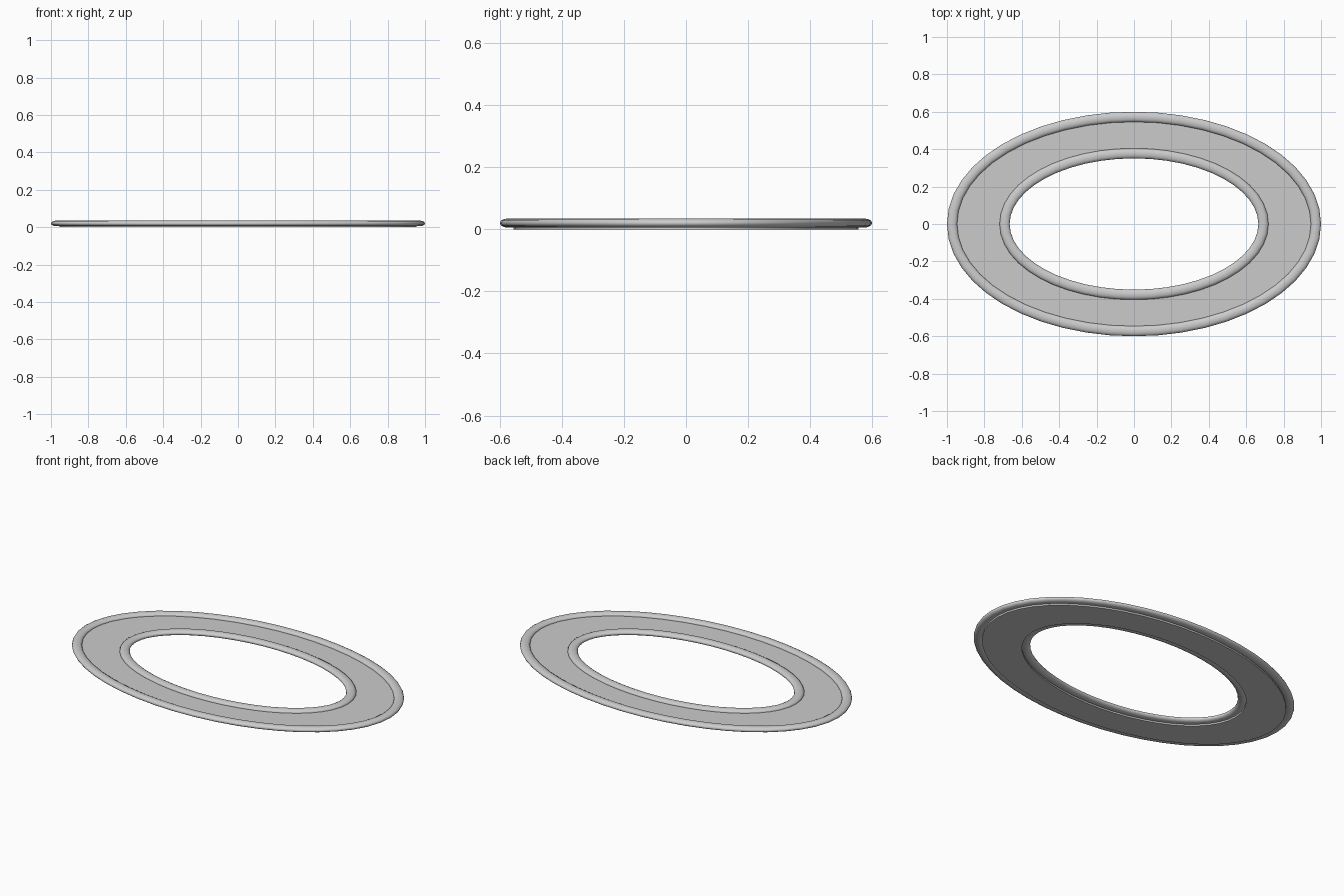
import bpy, bmesh, math

if "Cube" in bpy.data.objects:
    bpy.data.objects.remove(bpy.data.objects["Cube"])

SEG = 48


def ring_sweep(name, a, b, profile, angle=40):
    """Sweep a closed (offset, z) profile along an ellipse, offset along its normal."""
    bm = bmesh.new()
    rows = []
    for i in range(SEG):
        t = 2 * math.pi * i / SEG
        c, s = math.cos(t), math.sin(t)
        n = math.hypot(b * c, a * s)
        nx, ny = b * c / n, a * s / n
        rows.append([bm.verts.new((a * c + d * nx, b * s + d * ny, z)) for d, z in profile])
    k = len(profile)
    for i in range(SEG):
        r, q = rows[i], rows[(i + 1) % SEG]
        for j in range(k):
            m = (j + 1) % k
            bm.faces.new((r[j], q[j], q[m], r[m]))
    finish(name, bm, angle)


def finish(name, bm, angle):
    bmesh.ops.recalc_face_normals(bm, faces=bm.faces)
    me = bpy.data.meshes.new(name)
    bm.to_mesh(me)
    bm.free()
    ob = bpy.data.objects.new(name, me)
    bpy.context.collection.objects.link(ob)
    bpy.ops.object.select_all(action='DESELECT')
    ob.select_set(True)
    bpy.context.view_layer.objects.active = ob
    bpy.ops.object.shade_smooth_by_angle(angle=math.radians(angle))


# Rounded, slightly flattened rim bead section
bead = [(0.027 * math.cos(2 * math.pi * j / 12), 0.02 + 0.015 * math.sin(2 * math.pi * j / 12))
        for j in range(12)]
outer, inner = (0.973, 0.573), (0.692, 0.378)
ring_sweep("outer_rim", *outer, bead, 60)
ring_sweep("inner_rim", *inner, bead, 60)

# Flat elliptical plate between the rims
bm = bmesh.new()
loops = []
for (a, b), z in ((outer, 0.0), (outer, 0.02), (inner, 0.02), (inner, 0.0)):
    grow = -0.018 if (a, b) == outer else 0.018
    loops.append([bm.verts.new(((a + grow) * math.cos(2 * math.pi * i / SEG),
                                (b + grow) * math.sin(2 * math.pi * i / SEG), z))
                  for i in range(SEG)])
for k in range(4):
    p, q = loops[k], loops[(k + 1) % 4]
    for i in range(SEG):
        m = (i + 1) % SEG
        bm.faces.new((p[i], p[m], q[m], q[i]))
finish("plate", bm, 30)
